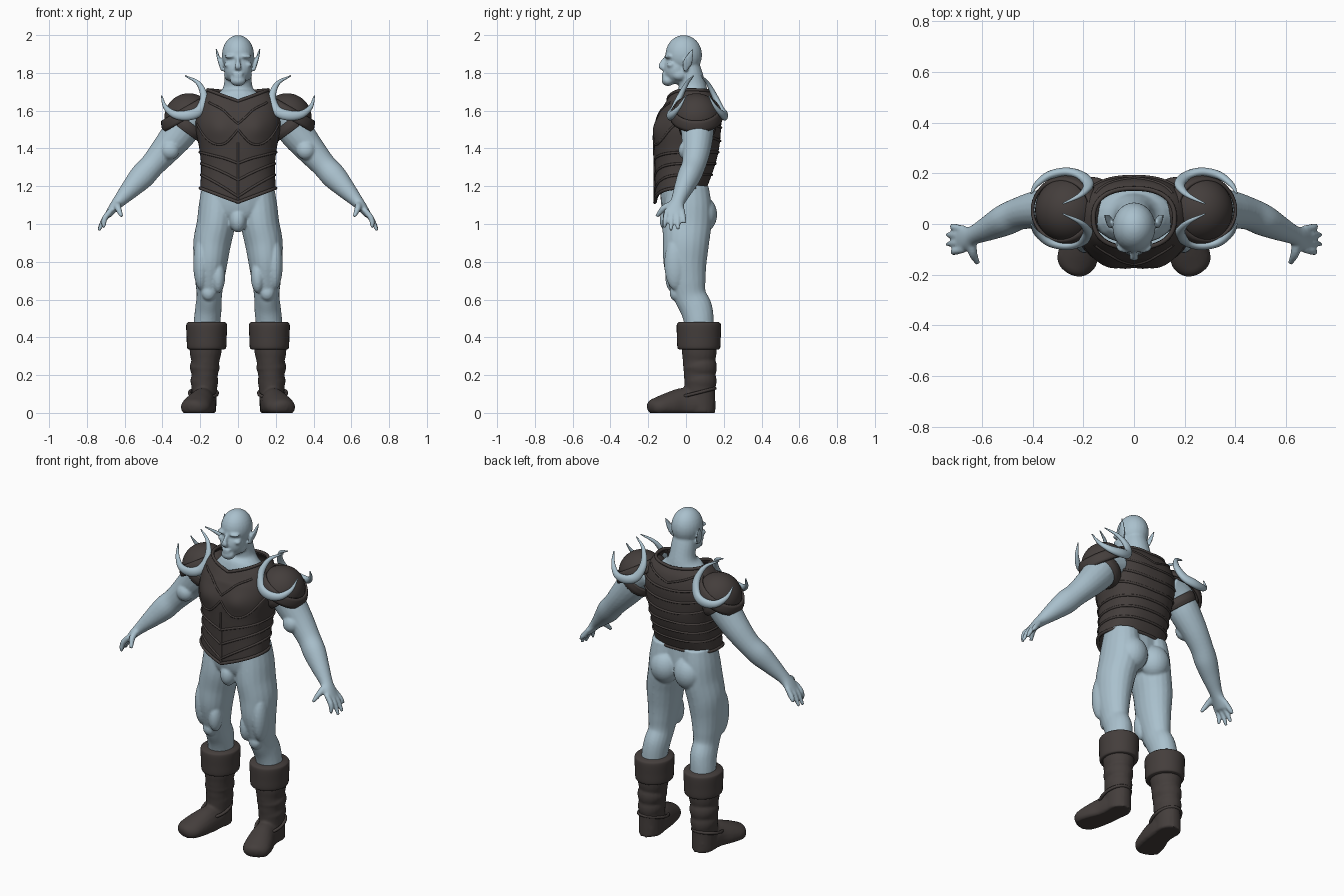
import bpy, bmesh, math
from math import sin, cos, pi, radians
from mathutils import Vector, Matrix

if "Cube" in bpy.data.objects:
    bpy.data.objects.remove(bpy.data.objects["Cube"])


def material(name, rgb):
    m = bpy.data.materials.new(name)
    m.use_nodes = True
    m.diffuse_color = (*rgb, 1)
    m.node_tree.nodes["Principled BSDF"].inputs["Base Color"].default_value = (*rgb, 1)
    return m


SKIN = material("pale blue skin", (0.40, 0.53, 0.61))
LEATHER = material("dark brown leather", (0.058, 0.048, 0.045))


def spline(rows, n=6):
    """Smooth Catmull-Rom path through rows of equal length."""
    rows = [Vector(r) for r in rows]
    ext = [2 * rows[0] - rows[1]] + rows + [2 * rows[-1] - rows[-2]]
    out = []
    for a, b, c, d in zip(ext, ext[1:], ext[2:], ext[3:]):
        for i in range(n):
            t = i / n
            out.append(0.5 * (2 * b + (c - a) * t + (2 * a - 5 * b + 4 * c - d) * t * t
                              + (3 * b - a - 3 * c + d) * t ** 3))
    return out + [rows[-1]]


def tube(bm, rows, s=1, ref=(0, 1, 0), sides=20, n=6):
    """Closed smooth tube; each row is x, y, z, and two half widths."""
    rows = spline(rows, n)
    pts = [Vector((r[0] * s, r[1], r[2])) for r in rows]
    rings = []
    for i, (p, r) in enumerate(zip(pts, rows)):
        t = pts[min(i + 1, len(pts) - 1)] - pts[max(i - 1, 0)]
        u = t.cross(Vector(ref)).normalized()
        w = t.cross(u).normalized()
        rings.append([bm.verts.new(p + u * r[3] * cos(2 * pi * k / sides)
                                   + w * r[4] * sin(2 * pi * k / sides)) for k in range(sides)])
    for a, b in zip(rings, rings[1:]):
        for k in range(sides):
            bm.faces.new((a[k], a[k - 1], b[k - 1], b[k]))
    bm.faces.new(rings[0])
    bm.faces.new(rings[-1])


def ball(bm, loc, size, s=1):
    m = Matrix.Translation((loc[0] * s, loc[1], loc[2])) @ Matrix.Diagonal((*size, 1))
    bmesh.ops.create_uvsphere(bm, u_segments=24, v_segments=16, radius=1, matrix=m)


def finish(bm, name, mat, mirror=False, voxel=0, solid=0):
    bmesh.ops.recalc_face_normals(bm, faces=bm.faces)
    for f in bm.faces:
        f.smooth = True
    me = bpy.data.meshes.new(name)
    bm.to_mesh(me)
    bm.free()
    me.materials.append(mat)
    ob = bpy.data.objects.new(name, me)
    bpy.context.collection.objects.link(ob)
    if voxel:
        m = ob.modifiers.new("fuse", "REMESH")
        m.mode, m.voxel_size, m.use_smooth_shade = "VOXEL", voxel, True
        m = ob.modifiers.new("soften", "SMOOTH")
        m.factor, m.iterations = 0.5, 3
    if solid:
        m = ob.modifiers.new("thickness", "SOLIDIFY")
        m.thickness = solid
    if mirror:
        m = ob.modifiers.new("mirror", "MIRROR")
        m.use_mirror_merge = False


def cord(name, pts, r, closed=False, mirror=False):
    cu = bpy.data.curves.new(name, "CURVE")
    cu.dimensions, cu.bevel_depth, cu.bevel_resolution = "3D", r, 2
    sp = cu.splines.new("POLY")
    sp.points.add(len(pts) - 1)
    for q, p in zip(sp.points, pts):
        q.co = (*p, 1)
    sp.use_cyclic_u = closed
    cu.materials.append(LEATHER)
    ob = bpy.data.objects.new(name, cu)
    bpy.context.collection.objects.link(ob)
    if mirror:
        ob.modifiers.new("mirror", "MIRROR").use_mirror_merge = False


# Body: pelvis, neck, head
bm = bmesh.new()
tube(bm, [(0, -.01, 1.3, .17, .11), (0, -.01, 1.15, .185, .125), (0, 0, 1.05, .175, .115), (0, 0, .99, .07, .07)])
ball(bm, (0, -.09, 1.02), (.045, .05, .065))
tube(bm, [(0, .035, 1.45, .17, .11), (0, .03, 1.62, .16, .11), (0, .03, 1.67, .13, .1),
          (0, .035, 1.72, .08, .075), (0, .02, 1.8, .07, .065), (0, 0, 1.87, .06, .06)])
ball(bm, (0, -.012, 1.895), (.085, .097, .105))
ball(bm, (0, -.05, 1.82), (.072, .068, .08))
ball(bm, (0, -.095, 1.76), (.042, .034, .03))
ball(bm, (0, -.117, 1.796), (.03, .012, .006))
ball(bm, (0, -.115, 1.781), (.028, .014, .006))
tube(bm, [(0, -.1, 1.885, .01, .012), (0, -.122, 1.855, .011, .015), (0, -.133, 1.832, .02, .012),
          (0, -.115, 1.82, .012, .01)], ref=(0, 1, .3))
for s in (1, -1):
    # Brow, cheek, jaw corner, ear
    ball(bm, (.036, -.092, 1.887), (.036, .022, .011), s)
    ball(bm, (.05, -.08, 1.842), (.024, .022, .016), s)
    ball(bm, (.05, -.035, 1.79), (.024, .04, .03), s)
    tube(bm, [(.082, -.005, 1.81, .008, .012), (.096, .008, 1.855, .009, .026), (.106, .022, 1.89, .008, .018),
              (.116, .036, 1.93, .004, .004)], s)
    # Leg with thigh, knee and seat muscles
    tube(bm, [(.1, .01, 1.2, .09, .11), (.107, .01, 1.1, .1, .125), (.117, .005, 1.0, .102, .13),
              (.137, 0, .9, .1, .122), (.145, -.005, .8, .09, .115), (.15, .005, .7, .077, .1),
              (.152, .022, .62, .067, .086), (.157, .055, .55, .07, .085), (.165, .07, .47, .07, .078),
              (.168, .07, .4, .065, .075)], s)
    ball(bm, (.08, .08, 1.05), (.088, .085, .1), s)
    ball(bm, (.195, -.055, .79), (.042, .06, .14), s)
    ball(bm, (.105, -.065, .72), (.037, .045, .085), s)
    ball(bm, (.155, -.055, .635), (.038, .032, .042), s)
    # Arm and palm
    tube(bm, [(.18, .06, 1.59, .09, .09), (.26, .06, 1.555, .1, .09), (.32, .06, 1.47, .09, .085),
              (.39, .055, 1.385, .077, .074), (.455, .04, 1.31, .066, .064), (.51, .015, 1.25, .067, .062),
              (.57, -.015, 1.185, .052, .05), (.63, -.043, 1.12, .034, .038), (.66, -.056, 1.085, .026, .047),
              (.69, -.06, 1.045, .018, .05)], s)
    ball(bm, (.36, .0, 1.39), (.05, .04, .05), s)
    # Fingers: base y, then tip position
    for y, tip in ((-.1, (.712, -.115, .98)), (-.072, (.737, -.08, .965)),
                   (-.046, (.737, -.042, .972)), (-.02, (.722, -.008, 1.005))):
        tube(bm, [(.67, y, 1.075, .015, .014), (.705, (y + tip[1]) / 2, 1.03, .016, .015),
                  (*tip, .009, .009)], s, sides=10)
    tube(bm, [(.64, -.06, 1.11, .02, .02), (.635, -.115, 1.085, .018, .018), (.616, -.155, 1.04, .01, .01)],
         s, ref=(1, 0, 0), sides=10)
finish(bm, "body", SKIN, voxel=.007)

# Cuirass surface: rows of height, half width, front and back depth
ROWS = spline([(1.19, .2, -.165, .11), (1.3, .195, -.165, .15), (1.4, .205, -.168, .175), (1.5, .224, -.163, .185),
               (1.58, .225, -.142, .187), (1.66, .2, -.115, .17), (1.71, .16, -.095, .14)], 8)


def shell(k, z, side):
    """Point at signed width fraction k and height z, side -1 front or 1 back."""
    z = min(max(z, ROWS[0][0]), ROWS[-1][0])
    i = max(j for j in range(len(ROWS) - 1) if ROWS[j][0] <= z)
    a, b = ROWS[i], ROWS[i + 1]
    r = a.lerp(b, (z - a[0]) / (b[0] - a[0]))
    x, q = k * r[1], min(abs(k), 1)
    y = (r[2] + r[3]) / 2 + side * (r[3] - r[2]) / 2 * (1 - q ** 2.4) ** (1 / 2.4)
    if side < 0:
        y -= .02 * math.exp(-((abs(x) - .1) / .07) ** 2 - ((z - 1.51) / .07) ** 2)
    drop = max(0, (z - 1.6) / .11) * (.06 if side < 0 else .015)
    if side < 0:
        drop += max(0, (1.35 - z) / .16) * .075
    return Vector((x, y, z - drop * (1 - q)))


def loop(height, n=72):
    pts = []
    for j in range(n):
        c, side = cos(2 * pi * j / n), (1 if j <= n // 2 else -1)
        k = math.copysign(abs(c) ** (1 / 1.2), c)
        pts.append(shell(k, height(abs(k), side), side))
    return pts


bm = bmesh.new()
rings = [[bm.verts.new(p) for p in loop(lambda k, s: r[0])] for r in ROWS]
for a, b in zip(rings, rings[1:]):
    for k in range(len(a)):
        bm.faces.new((a[k], a[k - 1], b[k - 1], b[k]))
finish(bm, "cuirass", LEATHER, solid=.012)

# Raised rims, bands and chest ridges
for name, z in (("hem_rim", 1.19), ("collar_rim", 1.71)):
    cord(name, loop(lambda k, s: z), .009, True)
for z in (1.21, 1.27, 1.33):
    cord("waist_band", loop(lambda k, s: z + .05 * (k if s < 0 else 1)), .007, True)
for z in (1.44, 1.51, 1.58):
    cord("back_band", [shell(j / 12, z + .03 * (j / 12) ** 2, 1) for j in range(-11, 12)], .007)
cord("belly_seam", [shell(0, 1.19 + .022 * j, -1) for j in range(12)], .006)
for s in (1, -1):
    for pts in ([(0, 1.53), (.2, 1.57), (.45, 1.62), (.75, 1.65)],
                [(0, 1.5), (.15, 1.46), (.35, 1.425), (.6, 1.425), (.8, 1.46), (.96, 1.53)]):
        cord("chest_ridge", [shell(p[0] * s, p[1], -1) for p in spline(pts)], .006)
    cord("upper_back_ridge", [shell(s * j / 10, 1.62 + .007 * j, 1) for j in range(9)], .006)

# Shoulder pads: dome over a flared rim plate
TILT = Matrix.Translation((.26, .055, 1.562)) @ Matrix.Rotation(radians(30), 4, "Y")
for name, size, high in (("shoulder_dome", (.13, .13, .13), 2), ("shoulder_rim", (.155, .14, .12), .6)):
    bm = bmesh.new()
    bmesh.ops.create_uvsphere(bm, u_segments=40, v_segments=24, radius=1)
    bmesh.ops.delete(bm, geom=[v for v in bm.verts if not -.01 < v.co.z < high], context="VERTS")
    bm.transform(TILT @ Matrix.Diagonal((*size, 1)))
    finish(bm, name, LEATHER, mirror=True, solid=.012)
bm = bmesh.new()
tube(bm, [(.255, .06, 1.54, .1, .095), (.275, .06, 1.515, .107, .1), (.29, .06, 1.495, .1, .095)], sides=32)
finish(bm, "arm_strap", LEATHER, mirror=True)

# Crescent horns at the front and back of each shoulder
HORN = [(.28, .04, 1.785, .003, .003), (.21, .005, 1.745, .012, .01), (.18, -.035, 1.67, .021, .016),
        (.205, -.068, 1.6, .026, .018), (.265, -.085, 1.575, .027, .018), (.335, -.072, 1.58, .021, .016),
        (.385, -.035, 1.62, .012, .01), (.405, 0, 1.68, .003, .003)]
for name, flip in (("front_horn", False), ("back_horn", True)):
    bm = bmesh.new()
    tube(bm, [(x, .12 - y if flip else y, z, a, b) for x, y, z, a, b in HORN], sides=14)
    finish(bm, name, SKIN, mirror=True)

# Boots: wrinkled shaft and foot with a flat sole, then the folded cuff
bm = bmesh.new()
tube(bm, [(.167, .07, .42, .09, .092), (.172, .07, .32, .084, .092), (.173, .068, .27, .074, .085),
          (.176, .074, .24, .08, .09), (.176, .07, .2, .069, .082), (.178, .076, .17, .074, .086),
          (.178, .074, .13, .068, .082), (.18, .078, .05, .066, .078), (.18, .078, .0, .066, .078)])
tube(bm, [(.177, .14, .03, .045, .06), (.18, .07, .04, .064, .09), (.19, -.02, .04, .07, .092),
          (.21, -.09, .035, .079, .075), (.228, -.15, .03, .078, .055), (.238, -.185, .028, .055, .04),
          (.243, -.2, .025, .02, .015)], ref=(0, 0, 1))
for v in bm.verts:
    v.co.z = max(v.co.z, 0)
finish(bm, "boot", LEATHER, mirror=True, voxel=.008)
bm = bmesh.new()
tube(bm, [(.166, .068, .335, .09, .1), (.166, .068, .345, .103, .113), (.166, .068, .4, .106, .116),
          (.166, .068, .465, .108, .117), (.166, .068, .48, .098, .107)], sides=32)
finish(bm, "boot_cuff", LEATHER, mirror=True)
cord("ankle_strap", [(.183 + .074 * cos(a), .055 + .098 * sin(a), .105 + .025 * sin(a))
                     for a in (2 * pi * j / 32 for j in range(32))], .009, True, True)
